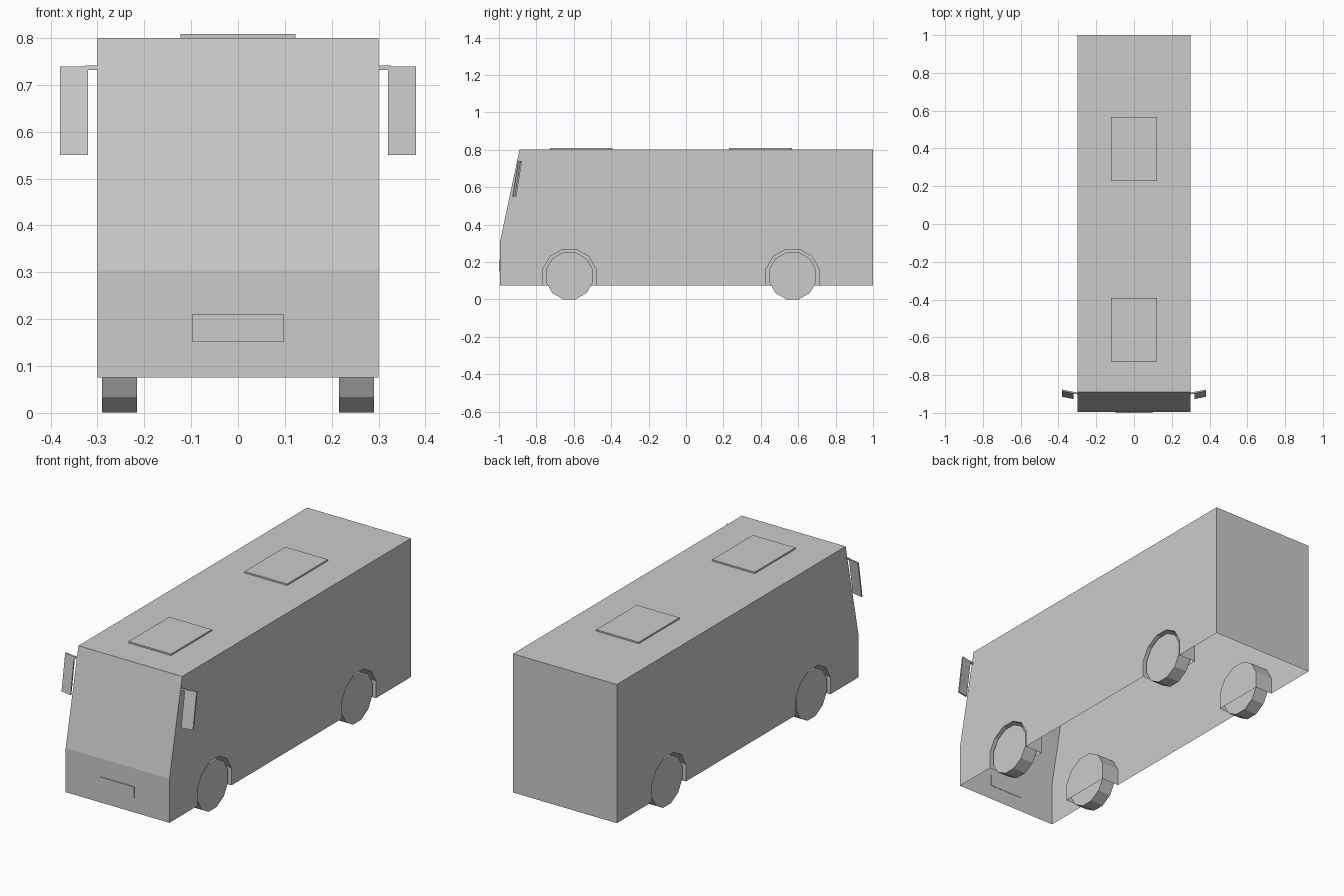
import bpy, bmesh, math
from mathutils import Matrix

cube = bpy.data.objects.get("Cube")
if cube:
    bpy.data.objects.remove(cube, do_unlink=True)

grey = bpy.data.materials.new("light_grey")
grey.use_nodes = True
colour = (0.6, 0.6, 0.6, 1)
grey.diffuse_color = colour
grey.node_tree.nodes["Principled BSDF"].inputs["Base Color"].default_value = colour

HALF, FLOOR, ROOF = 0.3, 0.075, 0.8
AXLES = {"front": -0.623, "rear": 0.57}
HUB = 0.126


def finish(name, bm):
    mesh = bpy.data.meshes.new(name)
    bm.to_mesh(mesh)
    bm.free()
    mesh.materials.append(grey)
    obj = bpy.data.objects.new(name, mesh)
    bpy.context.collection.objects.link(obj)
    return obj


def box(name, lo, hi, shear=None):
    """Box between two corners, optionally displaced along y by a function."""
    bm = bmesh.new()
    bmesh.ops.create_cube(bm, size=1)
    for v in bm.verts:
        v.co = [a + (c + 0.5) * (b - a) for a, b, c in zip(lo, hi, v.co)]
        if shear:
            v.co.y += shear(v.co)
    return finish(name, bm)


def arch(y):
    """Wheel arch outline from the front foot over to the rear foot."""
    r = 0.146
    arc = [(y - r * math.cos(a), HUB + r * math.sin(a))
           for a in (math.radians(15 + 30 * i) for i in range(6))]
    return [(arc[0][0], FLOOR)] + arc + [(arc[-1][0], FLOOR)]


# Body: open-bottomed shell with arches notched out of both sides
bm = bmesh.new()
arches = [arch(y) for y in AXLES.values()]
upper = [(1, FLOOR), (1, ROOF), (-0.89, ROOF), (-0.995, 0.305), (-0.995, FLOOR)]
outline = upper + arches[0] + arches[1]


def ring(points, x):
    return [bm.verts.new((x, y, z)) for y, z in points]


left, right = ring(outline, HALF), ring(outline, -HALF)
bm.faces.new(left)
bm.faces.new(right[::-1])
for i in range(len(upper) - 1):
    bm.faces.new((left[i], right[i], right[i + 1], left[i + 1]))

# Wheel wells: arched tunnels closed on the inside
start = len(upper)
for side, verts in ((1, left), (-1, right)):
    for k, pts in enumerate(arches):
        n = len(pts)
        outer = verts[start + k * n:start + (k + 1) * n]
        inner = ring(pts, side * 0.2)
        for i in range(n - 1):
            bm.faces.new((outer[i], outer[i + 1], inner[i + 1], inner[i]))
        bm.faces.new(inner)
bmesh.ops.recalc_face_normals(bm, faces=bm.faces)
finish("body", bm)

# Wheels, mirrors and mirror arms on both sides
for side, label in ((1, "left"), (-1, "right")):
    for axle, y in AXLES.items():
        bm = bmesh.new()
        bmesh.ops.create_cone(bm, cap_ends=True, segments=12, radius1=0.13,
                              radius2=0.13, depth=0.075)
        bm.transform(Matrix.Translation((side * 0.2525, y, HUB))
                     @ Matrix.Rotation(math.pi / 2, 4, 'Y')
                     @ Matrix.Rotation(math.radians(15), 4, 'Z'))
        finish(f"{axle}_{label}_wheel", bm)

    def lean(co):
        return (co.z - 0.55) * 0.16 + (abs(co.x) - 0.32) * 0.2

    xs = sorted((side * 0.32, side * 0.38))
    box(f"{label}_mirror", (xs[0], -0.927, 0.55), (xs[1], -0.919, 0.739), lean)
    xs = sorted((side * 0.295, side * 0.325))
    box(f"{label}_mirror_arm", (xs[0], -0.927, 0.732), (xs[1], -0.919, 0.741), lean)

# Roof hatches
for label, y in (("front", -0.56), ("rear", 0.398)):
    box(f"{label}_roof_hatch", (-0.123, y - 0.168, ROOF - 0.002),
        (0.123, y + 0.168, ROOF + 0.008))

# Blank plate on the nose
box("front_plate", (-0.098, -1, 0.152), (0.098, -0.993, 0.21))
